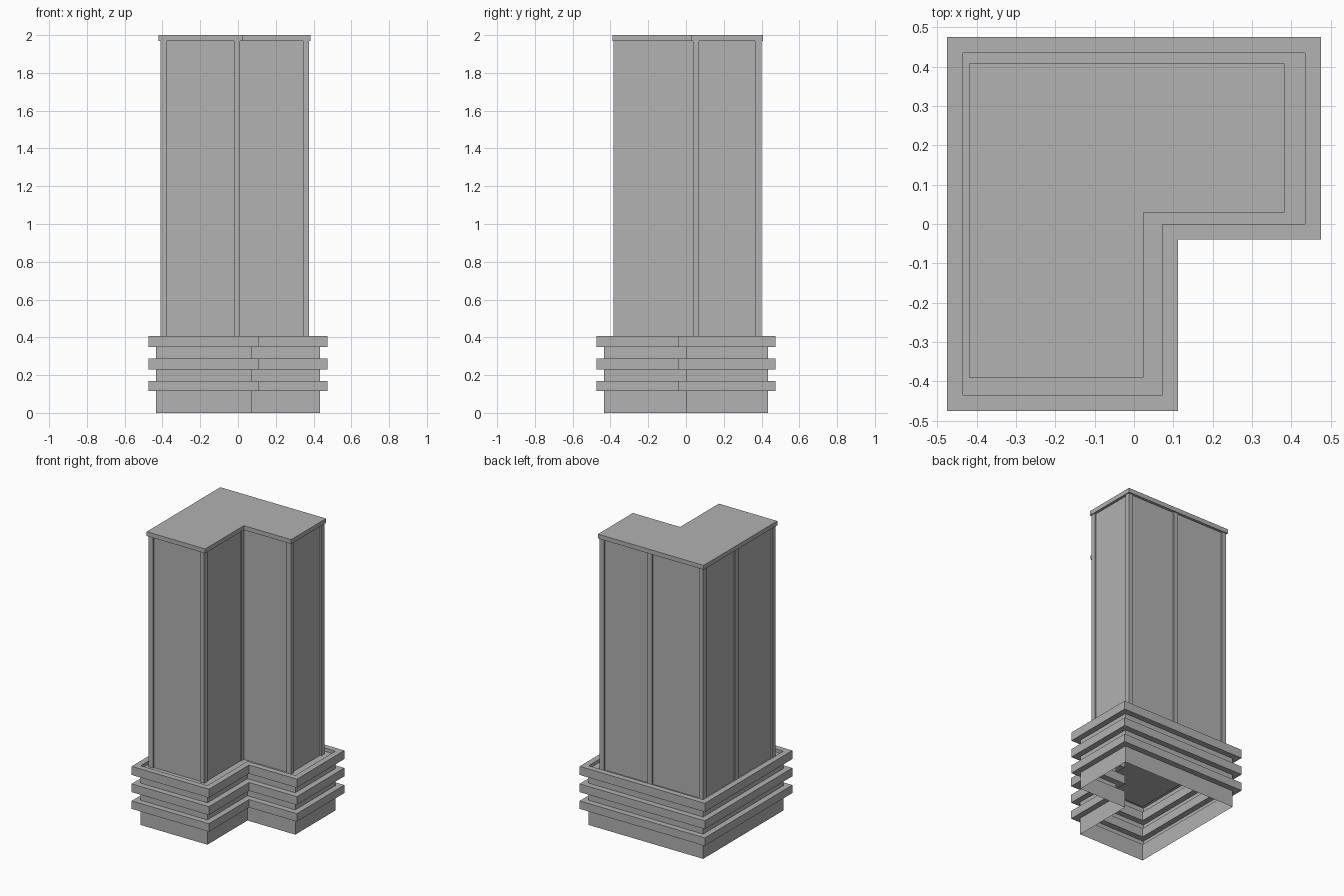
import bpy
import bmesh

cube = bpy.data.objects.get("Cube")
if cube:
    bpy.data.objects.remove(cube, do_unlink=True)

GREY = 0.445
mat = bpy.data.materials.new("concrete_grey")
mat.use_nodes = True
mat.diffuse_color = (GREY, GREY, GREY, 1)
mat.node_tree.nodes["Principled BSDF"].inputs["Base Color"].default_value = (GREY, GREY, GREY, 1)

# Footprints: left, right, front, back, notch x, notch y
PODIUM = (-0.435, 0.435, -0.435, 0.435, 0.072, 0.0)
ROOF = (-0.42, 0.383, -0.39, 0.408, 0.024, 0.029)


def l_outline(base, grow):
    """Counter-clockwise L outline, offset outwards by grow."""
    x0, x1, y0, y1, nx, ny = base
    x0, y0, ny = x0 - grow, y0 - grow, ny - grow
    x1, y1, nx = x1 + grow, y1 + grow, nx + grow
    return [(x0, y0), (nx, y0), (nx, ny), (x1, ny), (x1, y1), (x0, y1)]


def l_shell(name, base, profile, bottom):
    """Sweep a (grow, z) profile round the L outline and cap it."""
    bm = bmesh.new()
    rings = [[bm.verts.new((x, y, z)) for x, y in l_outline(base, grow)]
             for grow, z in profile]
    for low, high in zip(rings, rings[1:]):
        for i in range(len(low)):
            j = (i + 1) % len(low)
            bm.faces.new((low[i], low[j], high[j], high[i]))
    bm.faces.new(rings[-1])
    if bottom:
        bm.faces.new(rings[0][::-1])
    finish(name, bm)


def finish(name, bm):
    mesh = bpy.data.meshes.new(name)
    bm.to_mesh(mesh)
    bm.free()
    mesh.materials.append(mat)
    obj = bpy.data.objects.new(name, mesh)
    bpy.context.collection.objects.link(obj)
    return obj


# Podium: open-bottomed shell with three projecting bands and a sunken deck
FLOOR = 0.385
profile = [(0, 0)]
for low, high in ((0.115, 0.17), (0.23, 0.287), (0.348, 0.407)):
    profile += [(0, low), (0.04, low), (0.04, high), (0, high)]
profile.append((0, FLOOR))
l_shell("podium", PODIUM, profile, bottom=False)

# Tower walls and roof slab
EAVES = 1.97
l_shell("tower_walls", ROOF, [(-0.018, FLOOR), (-0.018, EAVES)], bottom=False)
l_shell("roof_slab", ROOF, [(0, EAVES), (0, 2.0)], bottom=True)

# Pillars at the corners and along the long walls
left, middle, right = -0.394, -0.005, 0.36
front, centre, back = -0.366, 0.036, 0.383
pillars = {
    "front_right_pillar": (left, front),
    "front_middle_pillar": (middle, front),
    "inner_corner_pillar": (middle, centre),
    "wing_front_pillar": (right, 0.053),
    "back_left_pillar": (right, back),
    "back_middle_pillar": (middle, back),
    "back_right_pillar": (left, back),
    "right_middle_pillar": (left, centre),
}
for name, (x, y) in pillars.items():
    bm = bmesh.new()
    bmesh.ops.create_cube(bm, size=1)
    bmesh.ops.scale(bm, vec=(0.033, 0.033, EAVES - FLOOR), verts=bm.verts)
    bmesh.ops.translate(bm, vec=(x, y, (EAVES + FLOOR) / 2), verts=bm.verts)
    finish(name, bm)
